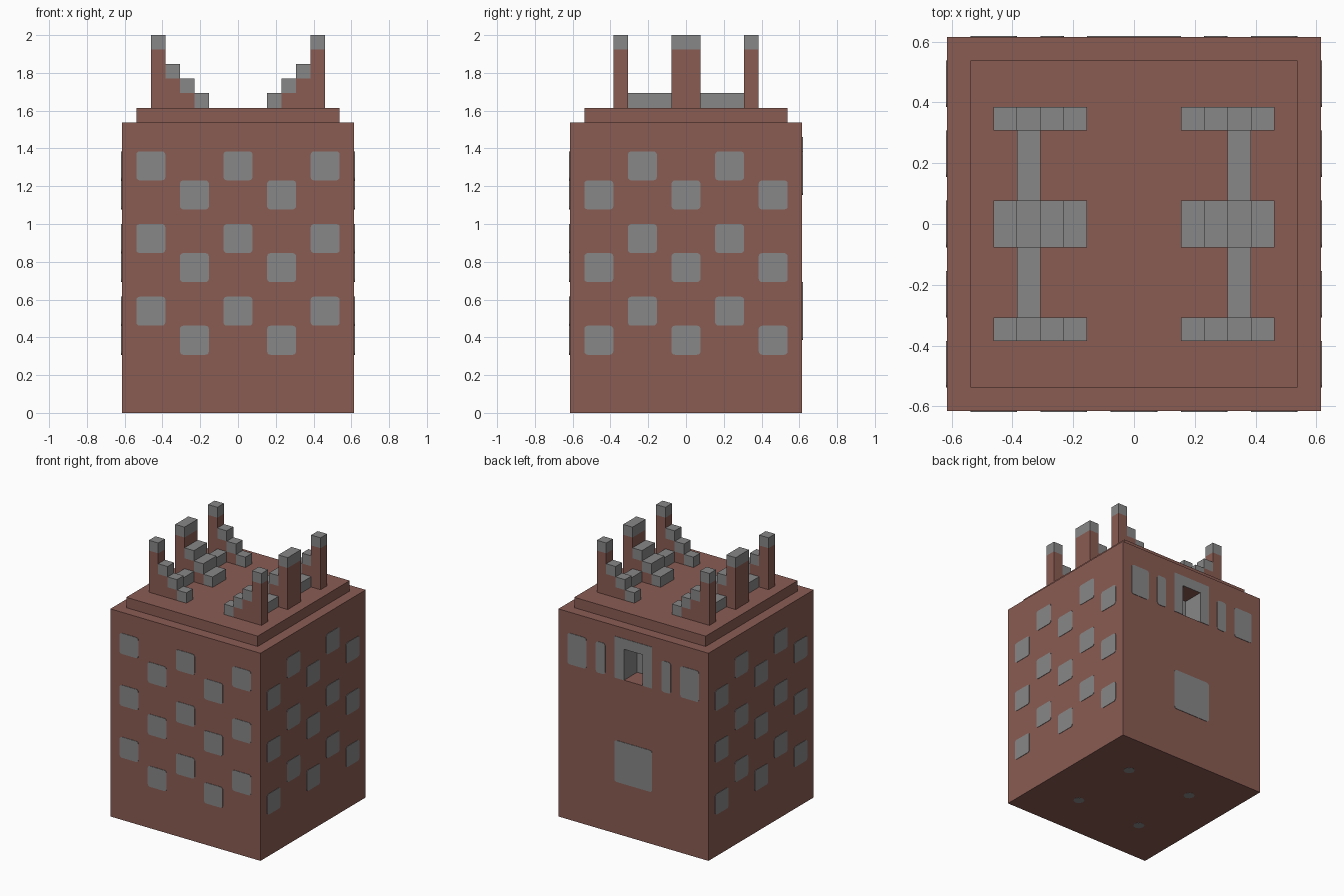
import bpy, bmesh, math
from mathutils import Matrix, Vector

U = 1 / 13          # one building block
HALF = 8 * U        # half the tower width
PROUD = 0.003       # how far the stone plates stand out

cube = bpy.data.objects.get("Cube")
if cube:
    bpy.data.objects.remove(cube, do_unlink=True)


def material(name, rgb):
    mat = bpy.data.materials.new(name)
    mat.diffuse_color = (*rgb, 1)
    mat.use_nodes = True
    mat.node_tree.nodes["Principled BSDF"].inputs["Base Color"].default_value = (*rgb, 1)
    return mat


BRICK = material("brick brown", (0.255, 0.107, 0.086))
STONE = material("stone grey", (0.242, 0.242, 0.242))


def finish(bm, name, *mats):
    bmesh.ops.recalc_face_normals(bm, faces=bm.faces)
    mesh = bpy.data.meshes.new(name)
    bm.to_mesh(mesh)
    bm.free()
    for mat in mats:
        mesh.materials.append(mat)
    obj = bpy.data.objects.new(name, mesh)
    bpy.context.collection.objects.link(obj)
    return obj


def add_box(bm, lo, hi):
    """Box between two corners given in blocks."""
    lo, hi = Vector(lo) * U, Vector(hi) * U
    m = Matrix.Translation((lo + hi) / 2) @ Matrix.Diagonal((*(hi - lo), 1))
    return bmesh.ops.create_cube(bm, size=1, matrix=m)["verts"]


def add_plate(bm, turn, u0, u1, z0, z1, radius=0.018):
    """Thin plate with rounded corners on one wall; turn spins it from the front."""
    spin = Matrix.Rotation(turn, 4, "Z")
    points = []
    for i, (u, z, su, sz) in enumerate(((u1, z1, -1, -1), (u0, z1, 1, -1),
                                        (u0, z0, 1, 1), (u1, z0, -1, 1))):
        for k in range(4 if radius else 1):
            a = (i + k / 3) * math.pi / 2
            points.append((u * U + radius * (su + math.cos(a)),
                           z * U + radius * (sz + math.sin(a))))
    rings = [[bm.verts.new(spin @ Vector((x, y, z))) for x, z in points]
             for y in (-HALF + PROUD, -HALF - PROUD)]
    bm.faces.new(rings[0])
    bm.faces.new(rings[1])
    for i in range(len(points)):
        j = (i + 1) % len(points)
        bm.faces.new((rings[0][i], rings[0][j], rings[1][j], rings[1][i]))


# Tower body with a doorway niche sunk into the back wall
bm = bmesh.new()
add_box(bm, (-8, -8, 0), (8, 8, 20))
for co, no in (((-U, 0, 0), (1, 0, 0)), ((U, 0, 0), (1, 0, 0)),
               ((0, 0, 15 * U), (0, 0, 1)), ((0, 0, 18 * U), (0, 0, 1))):
    bmesh.ops.bisect_plane(bm, geom=bm.verts[:] + bm.edges[:] + bm.faces[:],
                           plane_co=co, plane_no=no)
bm.normal_update()
door = [f for f in bm.faces if f.normal.y > 0.9
        and (f.calc_center_median() - Vector((0, HALF, 16.5 * U))).length < 0.01]
bmesh.ops.inset_individual(bm, faces=door, thickness=0, depth=-2 * U)
bm.normal_update()
for f in bm.faces:
    c = f.calc_center_median()
    inside = abs(c.x) < 1.1 * U and 0 < c.y < HALF - 0.01 and 14 * U < c.z < 19 * U
    f.material_index = int(inside and abs(f.normal.z) < 0.5)
finish(bm, "tower_body", BRICK, STONE)

# Roof slab
bm = bmesh.new()
add_box(bm, (-7, -7, 20), (7, 7, 21))
finish(bm, "roof_slab", BRICK)

# Staggered windows on the front and both sides
WALLS = {"front": 0, "left": math.pi / 2, "right": -math.pi / 2}
for wall, turn in WALLS.items():
    bm = bmesh.new()
    outer, inner = (-6, 0, 6), (-3, 3)
    upper, lower = (outer, inner) if wall == "front" else (inner, outer)
    for top in (18, 13, 8):
        for centres, z in ((upper, top), (lower, top - 2)):
            for u in centres:
                add_plate(bm, turn, u - 1, u + 1, z - 2, z)
    finish(bm, wall + "_windows", STONE)

# Back wall: window row, door frame and large lower window
bm = bmesh.new()
for s in (-1, 1):
    for a, b in ((5, 7), (3, 4)):
        u0, u1 = sorted((s * a, s * b))
        add_plate(bm, math.pi, u0, u1, 15, 18)
add_plate(bm, math.pi, -2, 2, 5, 9)
finish(bm, "back_windows", STONE)

bm = bmesh.new()
add_plate(bm, math.pi, -2, 2, 18, 19, 0)
for u in (-2, 1):
    add_plate(bm, math.pi, u, u + 1, 15, 18, 0)
finish(bm, "door_frame", STONE)

# Stepped battlements with stone caps, mirrored left and right
STEPS = ((5, 26), (4, 24), (3, 23), (2, 22))
for side, s in (("left", 1), ("right", -1)):
    bricks, caps = bmesh.new(), bmesh.new()
    for y0, y1 in ((-5, -4), (-1, 1), (4, 5)):
        for x, top in STEPS:
            x0, x1 = sorted((s * x, s * (x + 1)))
            if top > 22:
                add_box(bricks, (x0, y0, 21), (x1, y1, top - 1))
            add_box(caps, (x0, y0, top - 1), (x1, y1, top))
    finish(bricks, side + "_battlement_posts", BRICK)
    finish(caps, side + "_battlement_caps", STONE)

    # Low wall linking the posts
    bm = bmesh.new()
    x0, x1 = sorted((s * 4, s * 5))
    for y0, y1 in ((-4, -1), (1, 4)):
        add_box(bm, (x0, y0, 21), (x1, y1, 22))
    finish(bm, side + "_low_wall", STONE)

# Four small round pads under the base
bm = bmesh.new()
for x in (-3.5, 3.5):
    for y in (-3.5, 3.5):
        bmesh.ops.create_cone(bm, cap_ends=True, segments=8, radius1=U / 2, radius2=U / 2,
                              depth=0.004, matrix=Matrix.Translation((x * U, y * U, 0.001)))
finish(bm, "base_pads", STONE)
